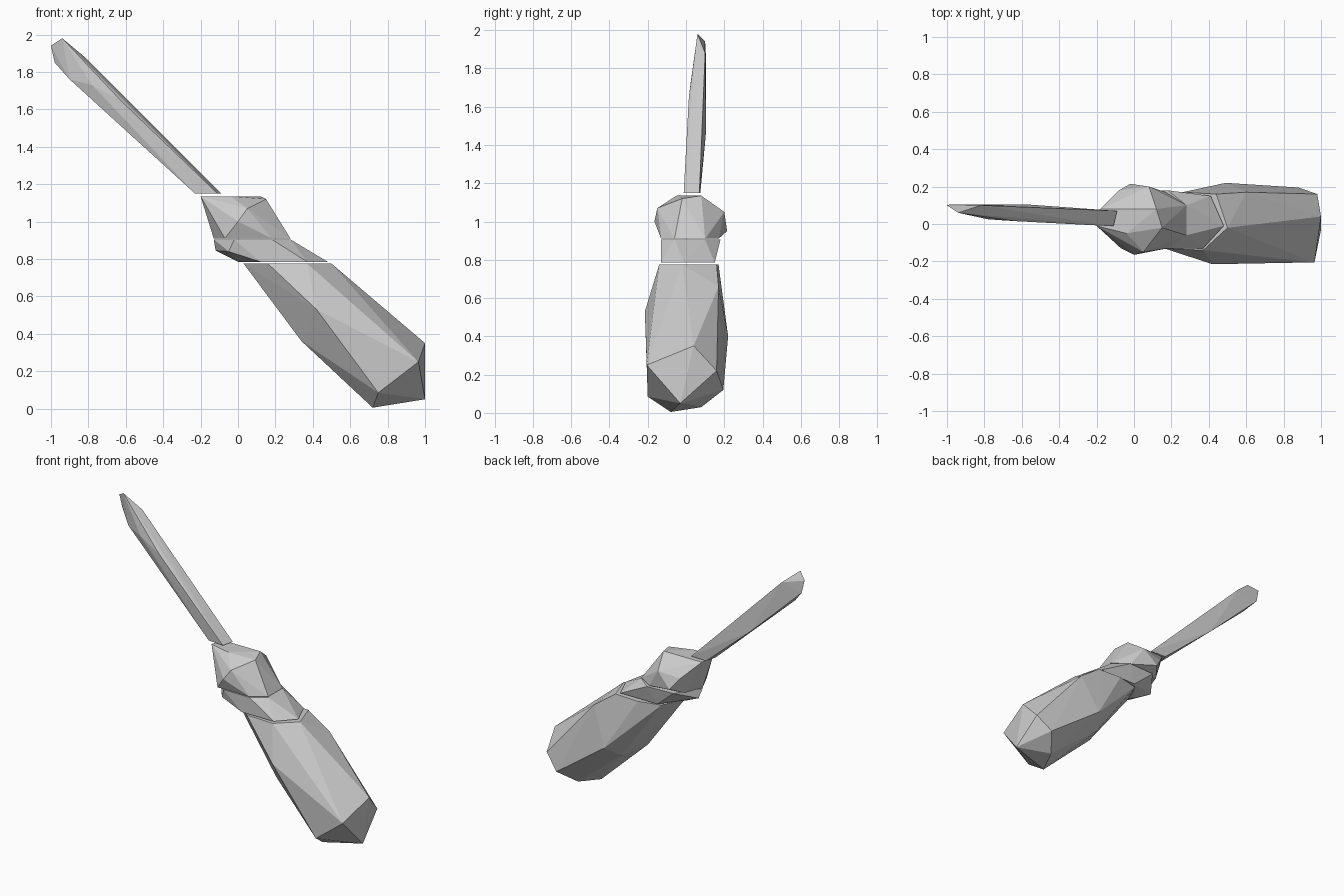
import bpy
import bmesh

# Remove the default object if the scene has it
default_cube = bpy.data.objects.get("Cube")
if default_cube:
    bpy.data.objects.remove(default_cube, do_unlink=True)


def make_material(name, colour):
    material = bpy.data.materials.new(name)
    material.use_nodes = True
    material.diffuse_color = colour
    shader = material.node_tree.nodes["Principled BSDF"]
    shader.inputs["Base Color"].default_value = colour
    shader.inputs["Roughness"].default_value = 0.8
    return material


def faceted_part(name, material, *rings):
    """Skin a few cross-section rings with a faceted convex shell."""
    bm = bmesh.new()
    for ring in rings:
        for point in ring:
            bm.verts.new(point)
    hull = bmesh.ops.convex_hull(bm, input=bm.verts[:])
    loose = set(hull["geom_interior"]) | set(hull["geom_unused"])
    loose_verts = [item for item in loose if isinstance(item, bmesh.types.BMVert)]
    bmesh.ops.delete(bm, geom=loose_verts, context="VERTS")
    bmesh.ops.recalc_face_normals(bm, faces=bm.faces[:])
    mesh = bpy.data.meshes.new(name)
    bm.to_mesh(mesh)
    bm.free()
    mesh.materials.append(material)
    part = bpy.data.objects.new(name, mesh)
    bpy.context.collection.objects.link(part)
    return part


def level(z, *outline):
    """Horizontal ring of x, y points at one height."""
    return [(x, y, z) for x, y in outline]


grey = make_material("plain grey", (0.6, 0.6, 0.6, 1))

# Grip: sheared neck, broad shoulders and a blunt butt end
faceted_part(
    "handle", grey,
    level(.775, (.03, -.03), (.1, .13), (.26, .17), (.44, .16), (.5, -.02), (.37, -.14), (.16, -.13)),
    [(.6, .17, .66), (.42, -.215, .53), (.49, .22, .4), (.34, -.06, .36), (.42, .12, .33)],
    [(1, .04, .35), (.965, -.205, .25), (.98, .16, .22), (.88, .195, .12)],
    [(1, -.03, .05), (.75, -.2, .085), (.79, .08, .03), (.72, -.08, .005)],
)

# Lower half of the ferrule, slanted towards the grip
faceted_part(
    "lower_collar", grey,
    level(.905, (-.13, 0), (-.02, -.13), (.18, -.13), (.28, -.06), (.28, .1), (.18, .18), (-.02, .17)),
    [(-.12, .03, .845), (-.05, -.11, .84)],
    level(.785, (.48, -.01), (.41, .15), (.37, -.13), (.12, -.13), (0, 0), (.12, .15)),
)

# Upper half of the ferrule, a bulging knob
faceted_part(
    "upper_collar", grey,
    level(1.135, (-.2, -.01), (-.18, .08), (-.04, -.05), (.12, .08)),
    [(.15, -.02, 1.12), (.05, -.15, 1.07), (.08, .2, 1.05), (-.08, .18, 1.03)],
    [(0, -.165, 1), (-.02, .215, .95)],
    level(.91, (-.13, 0), (-.07, -.13), (.18, -.13), (.28, -.06), (.28, .1), (.17, .17), (-.08, .13)),
)

# Long shaft flattening into the tip
faceted_part(
    "blade", grey,
    level(1.15, (-.23, 0), (-.21, .075), (-.09, .07), (-.11, -.012)),
    [(-.58, .105, 1.47), (-.63, .015, 1.65), (-.78, .025, 1.73)],
    [(-.82, .1, 1.88), (-.94, .06, 1.98), (-1, .1, 1.94), (-.98, .105, 1.85), (-.9, .06, 1.76)],
)
